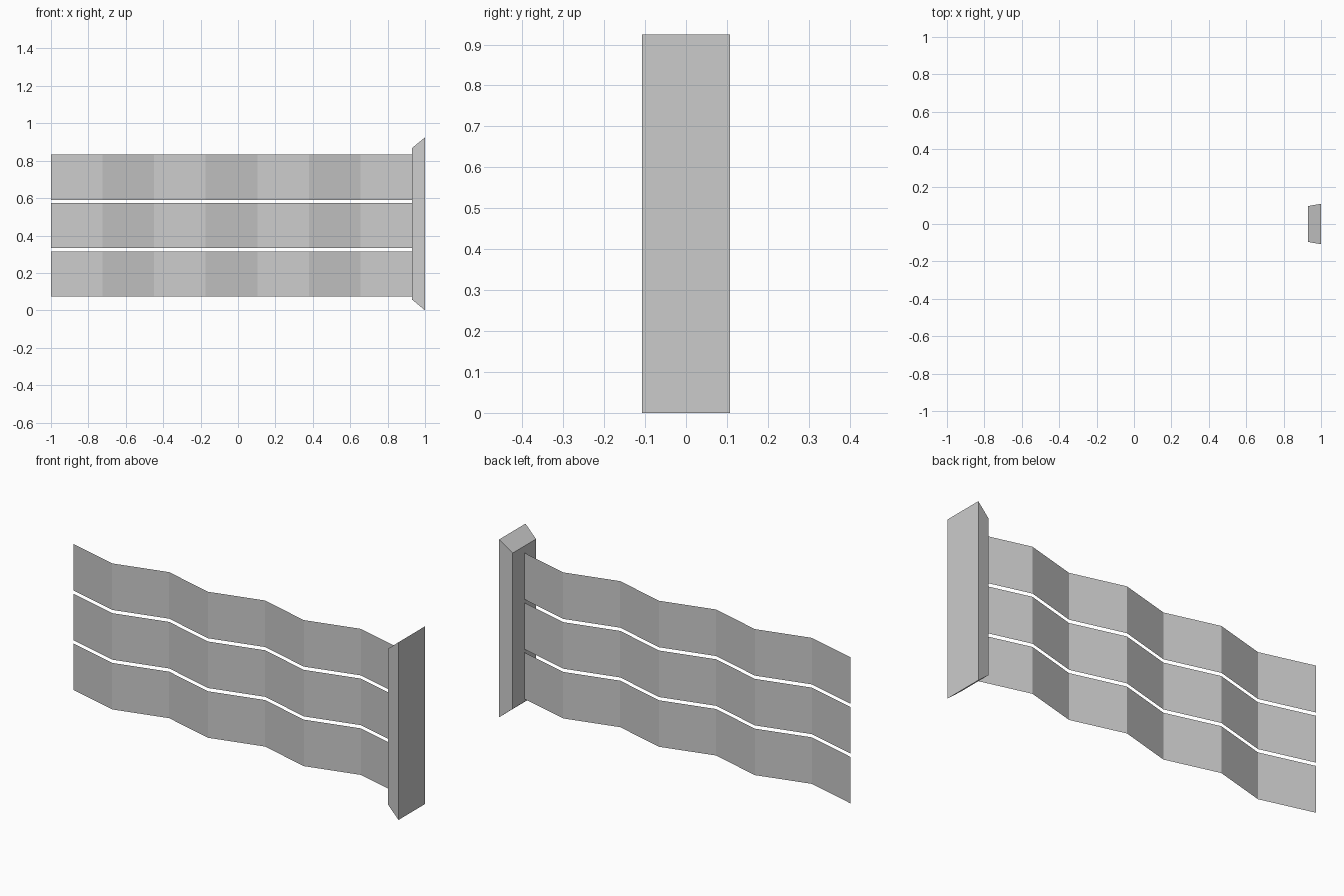
import bpy

if "Cube" in bpy.data.objects:
    bpy.data.objects.remove(bpy.data.objects["Cube"])


def add_mesh(name, verts, faces):
    mesh = bpy.data.meshes.new(name)
    mesh.from_pydata(verts, [], faces)
    mesh.update()
    obj = bpy.data.objects.new(name, mesh)
    bpy.context.collection.objects.link(obj)
    return obj


# Pleated fence belts: thin sheets folded in a zigzag, stacked in three rows
FOLDS = 7
X0, X1 = -1.0, 0.931
HEIGHT = 0.242
for row, z in enumerate((0.073, 0.332, 0.591)):
    verts, faces = [], []
    for i in range(FOLDS + 1):
        x = X0 + (X1 - X0) * i / FOLDS
        y = 0.074 if i % 2 == 0 else 0.0
        verts += [(x, y, z), (x, y, z + HEIGHT)]
    for i in range(FOLDS):
        a = 2 * i
        faces.append((a, a + 2, a + 3, a + 1))
    add_mesh(f"belt_{row + 1}", verts, faces)

# End post: tapered block, wider on its outer face
verts = []
for x, y, low, high in ((0.931, 0.096, 0.057, 0.868), (1.0, 0.108, 0.0, 0.925)):
    verts += [(x, -y, low), (x, y, low), (x, y, high), (x, -y, high)]
faces = [(0, 3, 2, 1), (4, 5, 6, 7)]
faces += [(i, (i + 1) % 4, (i + 1) % 4 + 4, i + 4) for i in range(4)]
add_mesh("end_post", verts, faces)
